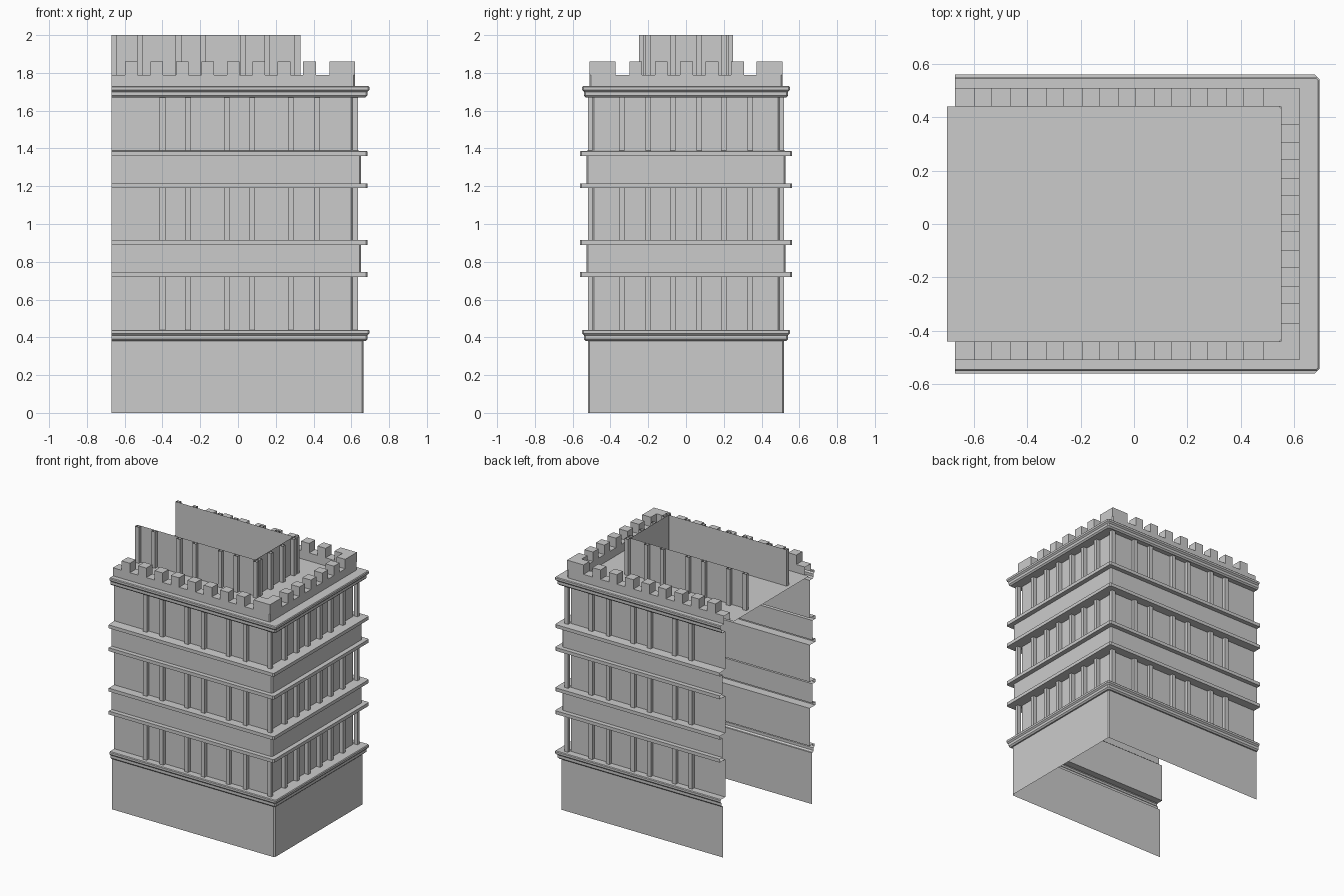
import bpy, bmesh

if "Cube" in bpy.data.objects:
    bpy.data.objects.remove(bpy.data.objects["Cube"], do_unlink=True)

END = -0.67          # open end of the building
ROOF = 1.73
TOP = 2.0
PARAPET, MERLON = 1.79, 1.86


def finish(name, bm):
    mesh = bpy.data.meshes.new(name)
    bm.to_mesh(mesh)
    bm.free()
    obj = bpy.data.objects.new(name, mesh)
    bpy.context.collection.objects.link(obj)
    return obj


def sweep(name, rows, chamfer):
    """Carry a profile of (x reach, y reach, z) round three sides."""
    bm = bmesh.new()
    rings = []
    for x, y, z in rows:
        path = [(END, -y), (x - chamfer, -y), (x, chamfer - y),
                (x, y - chamfer), (x - chamfer, y), (END, y)]
        rings.append([bm.verts.new((px, py, z)) for px, py in path])
    for low, high in zip(rings, rings[1:]):
        for i in range(len(low) - 1):
            bm.faces.new((low[i], low[i + 1], high[i + 1], high[i]))
    return finish(name, bm)


def add_box(bm, xs, ys, zs, capped):
    plan = [(xs[0], ys[0]), (xs[1], ys[0]), (xs[1], ys[1]), (xs[0], ys[1])]
    low, high = [[bm.verts.new((x, y, z)) for x, y in plan] for z in zs]
    for i in range(4):
        j = (i + 1) % 4
        bm.faces.new((low[i], low[j], high[j], high[i]))
    if capped:
        bm.faces.new(high)


def ring_of_posts(name, starts, centres, wall, face, zs):
    """Hollow pilasters on the front, back and side, with corner posts."""
    bm = bmesh.new()
    (wx, wy), (fx, fy) = wall, face
    for x in starts + [wx]:
        for ys in ((-fy, -wy), (wy, fy)):
            add_box(bm, (x, x + 0.03), ys, zs, False)
    for c in centres:
        for s in (-1, 1):
            add_box(bm, (wx, fx), (s * c - 0.0135, s * c + 0.0135), zs, False)
    return finish(name, bm)


def double_cornice(z):
    return [(0.675, 0.53, z), (0.685, 0.54, z + 0.01), (0.685, 0.54, z + 0.03),
            (0.69, 0.545, z + 0.035), (0.695, 0.55, z + 0.04),
            (0.695, 0.55, z + 0.055), (0.69, 0.545, z + 0.06)]


def thin_band(z):
    return [(0.685, 0.56, z), (0.685, 0.56, z + 0.025)]


# Continuous shell: base, three storeys, spandrels, bands and parapet
wall, spandrel = (0.605, 0.495), (0.65, 0.527)
rows = [(0.665, 0.52, 0), (0.665, 0.52, 0.38)] + double_cornice(0.38)
storeys = [(0.44, 0.72), (0.915, 1.19), (1.39, 1.67)]
for i, (floor, head) in enumerate(storeys):
    rows += [(*wall, floor), (*wall, head)]
    if i < 2:
        rows += thin_band(head)
        rows += [(*spandrel, head + 0.025), (*spandrel, head + 0.17)]
        rows += thin_band(head + 0.17)
rows += double_cornice(1.67)
rows += [(0.62, 0.51, ROOF), (0.62, 0.51, PARAPET),
         (0.55, 0.44, PARAPET), (0.55, 0.44, ROOF)]
sweep("building_shell", rows, 0.008)

# Pilasters on each storey
starts = [-0.415, -0.28, -0.075, 0.06, 0.265, 0.405]
for i, zs in enumerate(storeys):
    ring_of_posts(f"storey_{i + 1}_pilasters", starts, [0.07, 0.2, 0.34],
                  wall, (0.635, 0.52), zs)

# Battlements
bm = bmesh.new()
tooth, pitch = 0.067, 0.1347
spans = [(-0.598 + pitch * k, -0.598 + pitch * k + tooth) for k in range(8)]
for s in (-1, 1):
    ys = sorted((s * 0.44, s * 0.51))
    for span in spans + [(0.485, 0.62)]:
        add_box(bm, span, ys, (PARAPET, MERLON), True)
    add_box(bm, (0.55, 0.62), sorted((s * 0.372, s * 0.44)),
            (PARAPET, MERLON), True)
for k in range(-2, 3):
    y = k * pitch + 0.003
    add_box(bm, (0.55, 0.62), (y - tooth / 2, y + tooth / 2),
            (PARAPET, MERLON), True)
finish("battlements", bm)

# Roof deck
bm = bmesh.new()
bm.faces.new([bm.verts.new((x, y, ROOF)) for x, y in
              ((-0.7, -0.44), (0.55, -0.44), (0.55, 0.44), (-0.7, 0.44))])
finish("roof_deck", bm)

# Rooftop enclosure with its own pilasters
inner = (0.3, 0.225)
sweep("rooftop_walls", [(*inner, ROOF), (*inner, TOP)], 0.001)
ring_of_posts("rooftop_pilasters", [-0.67, -0.535, -0.33, -0.2, 0.01, 0.14],
              [0.07, 0.2], inner, (0.33, 0.25), (ROOF, TOP))
